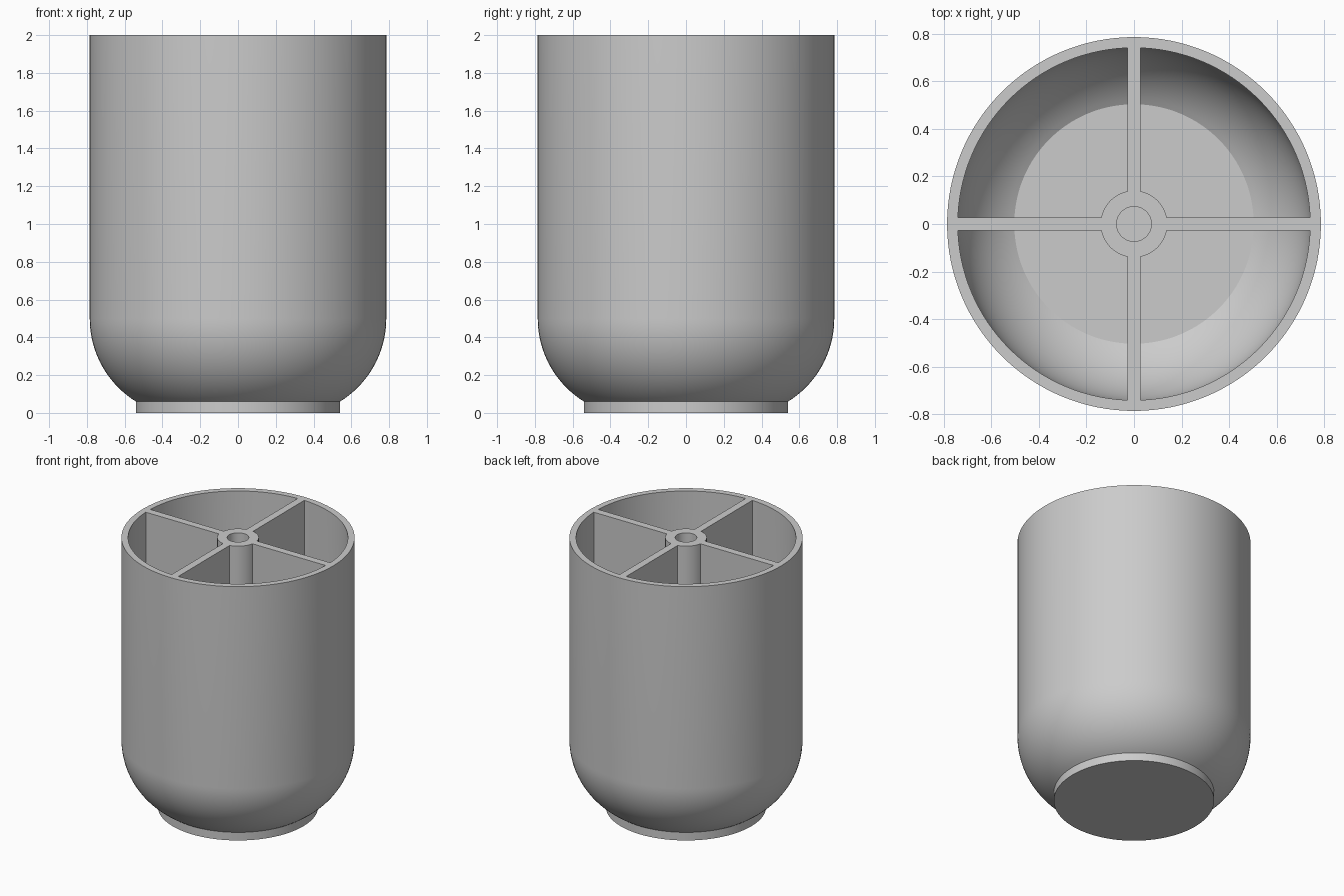
import bpy
import bmesh
from math import cos, sin, asin, pi, radians
from mathutils import Matrix

SEGMENTS = 128
HEIGHT = 2.0
FLOOR = 0.09
OUTER, WALL = 0.785, 0.045
ARC_X, ARC_Z = 0.267, 0.50     # centre of the rounded shoulder
RIB, HUB, BORE = 0.054, 0.14, 0.073

if "Cube" in bpy.data.objects:
    bpy.data.objects.remove(bpy.data.objects["Cube"])

grey = bpy.data.materials.new("plain grey")
grey.use_nodes = True
colour = (0.6, 0.6, 0.6, 1)
grey.diffuse_color = colour
grey.node_tree.nodes["Principled BSDF"].inputs["Base Color"].default_value = colour


def make_object(name, bm):
    bmesh.ops.recalc_face_normals(bm, faces=bm.faces)
    mesh = bpy.data.meshes.new(name)
    bm.to_mesh(mesh)
    bm.free()
    mesh.materials.append(grey)
    obj = bpy.data.objects.new(name, mesh)
    bpy.context.collection.objects.link(obj)
    return obj


def lathe(name, profile):
    """Closed solid of revolution; the profile runs from bottom to top."""
    bm = bmesh.new()
    rings = [[bm.verts.new((r * cos(2 * pi * i / SEGMENTS),
                            r * sin(2 * pi * i / SEGMENTS), z))
              for i in range(SEGMENTS)] for r, z in profile]
    for low, high in zip(rings, rings[1:]):
        for i in range(SEGMENTS):
            j = (i + 1) % SEGMENTS
            bm.faces.new((low[i], low[j], high[j], high[i]))
    bm.faces.new(rings[0])
    bm.faces.new(rings[-1])
    return make_object(name, bm)


def box(name, size, centre):
    bm = bmesh.new()
    bmesh.ops.create_cube(bm, size=1, matrix=Matrix.Translation(centre)
                          @ Matrix.Diagonal((*size, 1)))
    return make_object(name, bm)


def shoulder(radius, z_start, steps=20):
    """Arc from height z_start up to where the wall becomes vertical."""
    start = asin((ARC_Z - z_start) / radius)
    return [(ARC_X + radius * cos(start * (1 - k / steps)),
             ARC_Z - radius * sin(start * (1 - k / steps)))
            for k in range(steps + 1)]


def cut(target, *cutters):
    for cutter in cutters:
        mod = target.modifiers.new("cut", 'BOOLEAN')
        mod.operation, mod.solver, mod.object = 'DIFFERENCE', 'EXACT', cutter
    bpy.context.view_layer.update()
    graph = bpy.context.evaluated_depsgraph_get()
    result = bpy.data.meshes.new_from_object(target.evaluated_get(graph))
    target.modifiers.clear()
    target.data = result
    for cutter in cutters:
        bpy.data.objects.remove(cutter)


# Outer body: straight foot, rounded shoulder, vertical wall
outer_r = OUTER - ARC_X
cup = lathe("divided_cup", [(0.54, 0), (0.54, 0.06)]
            + shoulder(outer_r, 0.06)[1:] + [(OUTER, HEIGHT)])

# Inner space, leaving a cross of dividers and a central hub standing
cavity = lathe("cavity_cutter", shoulder(outer_r - WALL, FLOOR)
               + [(OUTER - WALL, HEIGHT + 0.1)])
cut(cavity,
    box("rib_x", (2, RIB, 3), (0, 0, 1)),
    box("rib_y", (RIB, 2, 3), (0, 0, 1)),
    lathe("hub", [(HUB, -0.5), (HUB, 2.5)]))

# Bore down the middle of the hub
bore = lathe("bore_cutter", [(BORE, FLOOR), (BORE, HEIGHT + 0.1)])
cut(cup, cavity, bore)

# Smooth curved walls, crisp rims
bpy.ops.object.select_all(action='DESELECT')
cup.select_set(True)
bpy.context.view_layer.objects.active = cup
bpy.ops.object.shade_smooth_by_angle(angle=radians(25))
